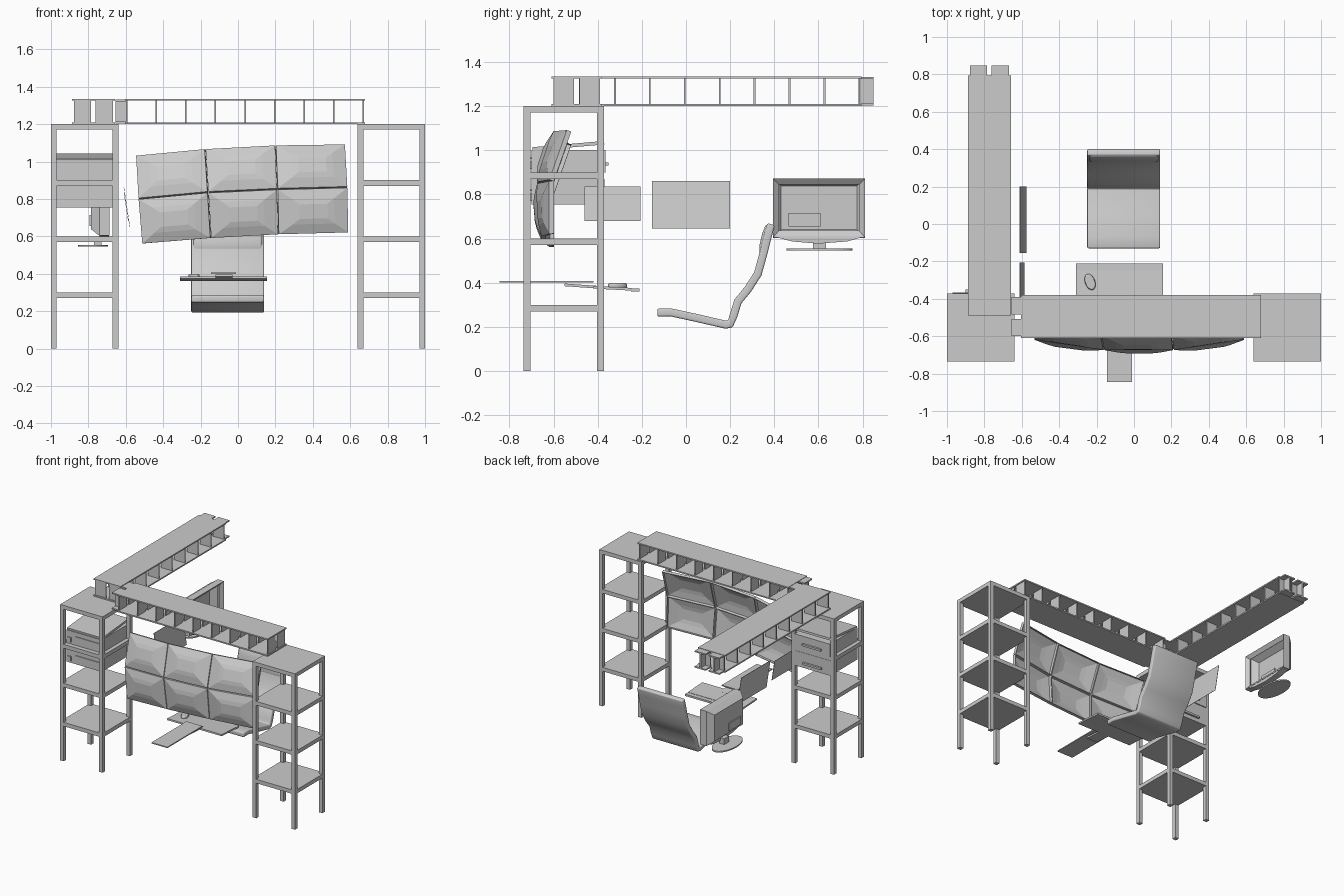
import bpy, bmesh
from math import radians
from mathutils import Vector

if "Cube" in bpy.data.objects:
    bpy.data.objects.remove(bpy.data.objects["Cube"])


def make(name, verts, faces, thickness=0, smooth=False):
    mesh = bpy.data.meshes.new(name)
    mesh.from_pydata(verts, [], faces)
    bm = bmesh.new()
    bm.from_mesh(mesh)
    bmesh.ops.recalc_face_normals(bm, faces=bm.faces)
    bm.to_mesh(mesh)
    bm.free()
    ob = bpy.data.objects.new(name, mesh)
    bpy.context.collection.objects.link(ob)
    if thickness:
        mod = ob.modifiers.new("shell", "SOLIDIFY")
        mod.thickness = thickness
        mod.offset = 0
    if smooth:
        bpy.ops.object.select_all(action="DESELECT")
        ob.select_set(True)
        bpy.context.view_layer.objects.active = ob
        bpy.ops.object.shade_smooth_by_angle(angle=radians(35))
    return ob


def box(name, xs, ys, zs, tilt=0):
    """Box from its three ranges, optionally tilted about x."""
    centre = Vector([(r[0] + r[1]) / 2 for r in (xs, ys, zs)])
    verts = [Vector((x, y, z)) - centre for x in xs for y in ys for z in zs]
    faces = [(0, 1, 3, 2), (4, 6, 7, 5), (0, 4, 5, 1),
             (2, 3, 7, 6), (0, 2, 6, 4), (1, 5, 7, 3)]
    ob = make(name, verts, faces)
    ob.location = centre
    ob.rotation_euler.x = radians(tilt)
    return ob


def disc(name, centre, radius, depth, scale):
    mesh = bpy.data.meshes.new(name)
    bm = bmesh.new()
    bmesh.ops.create_cone(bm, cap_ends=True, segments=32, radius1=radius,
                          radius2=radius, depth=depth)
    bm.to_mesh(mesh)
    bm.free()
    ob = bpy.data.objects.new(name, mesh)
    bpy.context.collection.objects.link(ob)
    ob.location, ob.scale = centre, scale
    return ob


# Shelf towers
def tower(side, x0):
    x1, y0, y1, w = x0 + 0.36, -0.735, -0.372, 0.03
    for i, x in enumerate((x0, x1 - w)):
        for j, y in enumerate((y0, y1 - w)):
            box(f"{side}_tower_leg_{i}{j}", (x, x + w), (y, y + w), (0, 1.2))
    for i in range(4):
        z = 0.27 + 0.3 * i
        box(f"{side}_tower_shelf_{i}", (x0, x1), (y0, y1), (z, z + w))


tower("right", -1)
tower("left", 0.64)


# Overhead trusses: flanges, split ribs and an I-shaped connector at one end
def truss(name, start, end, across, joint, along_x):
    def part(label, a, b, z):
        box(f"{name}_{label}", *((a, b) if along_x else (b, a)), z)

    low, high = across
    mid = (low + high) / 2
    for label, z in (("bottom_flange", 1.2), ("top_flange", 1.325)):
        part(label, (start, end), across, (z, z + 0.01))
    halves = ((low + 0.01, mid - 0.012), (mid + 0.012, high - 0.01))
    for i in range(9):
        p = start + 0.01 + (end - start - 0.02) * i / 8
        for j, half in enumerate(halves):
            part(f"rib_{i}{j}", (p - 0.004, p + 0.004), half, (1.21, 1.325))
    for j, half in enumerate(halves):
        c = sum(half) / 2
        part(f"joint_web_{j}", joint, (c - 0.005, c + 0.005), (1.21, 1.325))
        for k, z in enumerate((1.203, 1.322)):
            part(f"joint_flange_{j}{k}", joint, half, (z, z + 0.01))


truss("front_truss", -0.605, 0.68, (-0.61, -0.38), (-0.655, -0.6), True)
truss("side_truss", -0.49, 0.795, (-0.888, -0.658), (0.79, 0.848), False)


# Curved wall of six monitor shells, with bulging backs
def monitor(name, corners):
    tl, tr, br, bl = [Vector(c) for c in corners]
    out = (tr - tl).cross(bl - tl).normalized()
    if out.y > 0:
        out = -out

    def ring(u, v, depth):
        pts = []
        for s, t in ((u, v), (1 - u, v), (1 - u, 1 - v), (u, 1 - v)):
            pts.append(tl.lerp(tr, s).lerp(bl.lerp(br, s), t) + out * depth)
        return pts

    verts = (ring(0.01, 0.015, -0.012) + ring(0.01, 0.015, 0.008)
             + ring(0.2, 0.22, 0.024) + ring(0.3, 0.34, 0.03))
    faces = [(4 * r + i, 4 * r + (i + 1) % 4, 4 * r + 4 + (i + 1) % 4, 4 * r + 4 + i)
             for r in range(3) for i in range(4)]
    faces.append((12, 13, 14, 15))
    make(name, verts, faces, 0.006)


wall = [
    [(-0.545, -0.53, 1.03), (-0.175, -0.59, 1.065), (0.2, -0.59, 1.085), (0.572, -0.53, 1.09)],
    [(-0.532, -0.61, 0.8), (-0.16, -0.665, 0.835), (0.21, -0.665, 0.852), (0.585, -0.61, 0.862)],
    [(-0.512, -0.61, 0.56), (-0.145, -0.645, 0.59), (0.215, -0.645, 0.61), (0.59, -0.61, 0.62)],
]
for r in range(2):
    for c in range(3):
        monitor(f"wall_monitor_{r}{c}", (wall[r][c], wall[r][c + 1],
                                         wall[r + 1][c + 1], wall[r + 1][c]))


# Lounge chair: side profile swept across its width
def sweep(name, profile, x0, x1, thickness):
    n = len(profile)
    verts = [(x, y, z) for x in (x0, x1) for y, z in profile]
    faces = [(i, i + 1, n + i + 1, n + i) for i in range(n - 1)]
    ob = make(name, verts, faces, thickness, True)
    mod = ob.modifiers.new("rounding", "BEVEL")
    mod.width, mod.segments = thickness * 0.4, 3
    return ob


profile = [(-0.13, 0.265), (-0.07, 0.266), (0.05, 0.24), (0.18, 0.21), (0.2, 0.212),
           (0.215, 0.25), (0.235, 0.315), (0.28, 0.37), (0.325, 0.44),
           (0.35, 0.53), (0.37, 0.61), (0.385, 0.665)]
sweep("lounge_chair", profile, -0.25, 0.14, 0.036)
sweep("chair_headrest", [(0.348, 0.525), (0.35, 0.57), (0.362, 0.62), (0.378, 0.66)],
      -0.24, 0.13, 0.034)

# Keyboard tray on its arm, with a mouse
box("tray_arm", (-0.145, -0.01), (-0.845, -0.42), (0.4, 0.408))
box("tray_bracket", (-0.12, -0.03), (-0.55, -0.37), (0.378, 0.39), -4)
box("keyboard_tray", (-0.31, 0.155), (-0.42, -0.245), (0.369, 0.381), -3)
box("wrist_rest", (-0.31, 0.155), (-0.25, -0.21), (0.36, 0.374))
mouse = disc("mouse", (-0.235, -0.31, 0.387), 0.045, 0.025, (0.6, 1, 1))
mouse.rotation_euler.z = radians(20)
mod = mouse.modifiers.new("rounding", "BEVEL")
mod.width, mod.segments = 0.01, 3


# Side display: hollow housing open toward the chair
def rect(x, y0, y1, z0, z1):
    return [(x, y0, z0), (x, y1, z0), (x, y1, z1), (x, y0, z1)]


verts = (rect(-0.712, 0.42, 0.785, 0.635, 0.845) + rect(-0.69, 0.395, 0.81, 0.605, 0.87)
         + rect(-0.74, 0.395, 0.81, 0.605, 0.87) + rect(-0.785, 0.43, 0.775, 0.64, 0.84))
faces = [(4 * r + i, 4 * r + (i + 1) % 4, 4 * r + 4 + (i + 1) % 4, 4 * r + 4 + i)
         for r in range(3) for i in range(4)] + [(12, 13, 14, 15)]
make("display_housing", verts, faces, 0.005)
box("display_port_panel", (-0.795, -0.775), (0.465, 0.61), (0.655, 0.715))
chin = [(0.395, 0.61), (0.48, 0.587), (0.6, 0.577), (0.73, 0.587), (0.81, 0.61)]
n = len(chin)
make("display_chin", [(x, y, z) for x in (-0.74, -0.69) for y, z in chin],
     [tuple(range(n)), tuple(range(n, 2 * n))]
     + [(i, (i + 1) % n, n + (i + 1) % n, n + i) for i in range(n)])
box("display_neck", (-0.77, -0.73), (0.575, 0.635), (0.552, 0.6))
disc("display_foot", (-0.775, 0.605, 0.55), 0.15, 0.01, (0.53, 1, 1))


# Thin leaning panels beside the chair
def panel(name, y0, y1, z0, z1, lean):
    make(name, [(-0.61, y0, z1), (-0.61, y1, z1), (-0.61 + lean, y1, z0),
                (-0.61 + lean, y0, z0)], [(0, 1, 2, 3)], 0.002)


panel("large_side_panel", -0.155, 0.2, 0.645, 0.86, 0.033)
panel("small_side_panel", -0.46, -0.205, 0.68, 0.835, 0.024)

# Office machines on the right tower
for name, z0, z1, back in (("upper_machine", 0.9, 1.0, -0.365), ("lower_machine", 0.755, 0.87, -0.37)):
    box(f"{name}_body", (-0.97, -0.67), (-0.7, back), (z0, z1))
    box(f"{name}_tray", (-0.9, -0.74), (back - 0.02, back + 0.015), (z0 + 0.03, z0 + 0.045))
    box(f"{name}_controls", (-0.96, -0.93), (-0.707, -0.69), (z0 + 0.015, z0 + 0.05))
    box(f"{name}_slot_trim", (-0.89, -0.69), (-0.706, -0.69), (z0 + 0.06, z0 + 0.068))
box("upper_machine_lid", (-0.97, -0.67), (-0.695, -0.37), (1.012, 1.028), 5)
